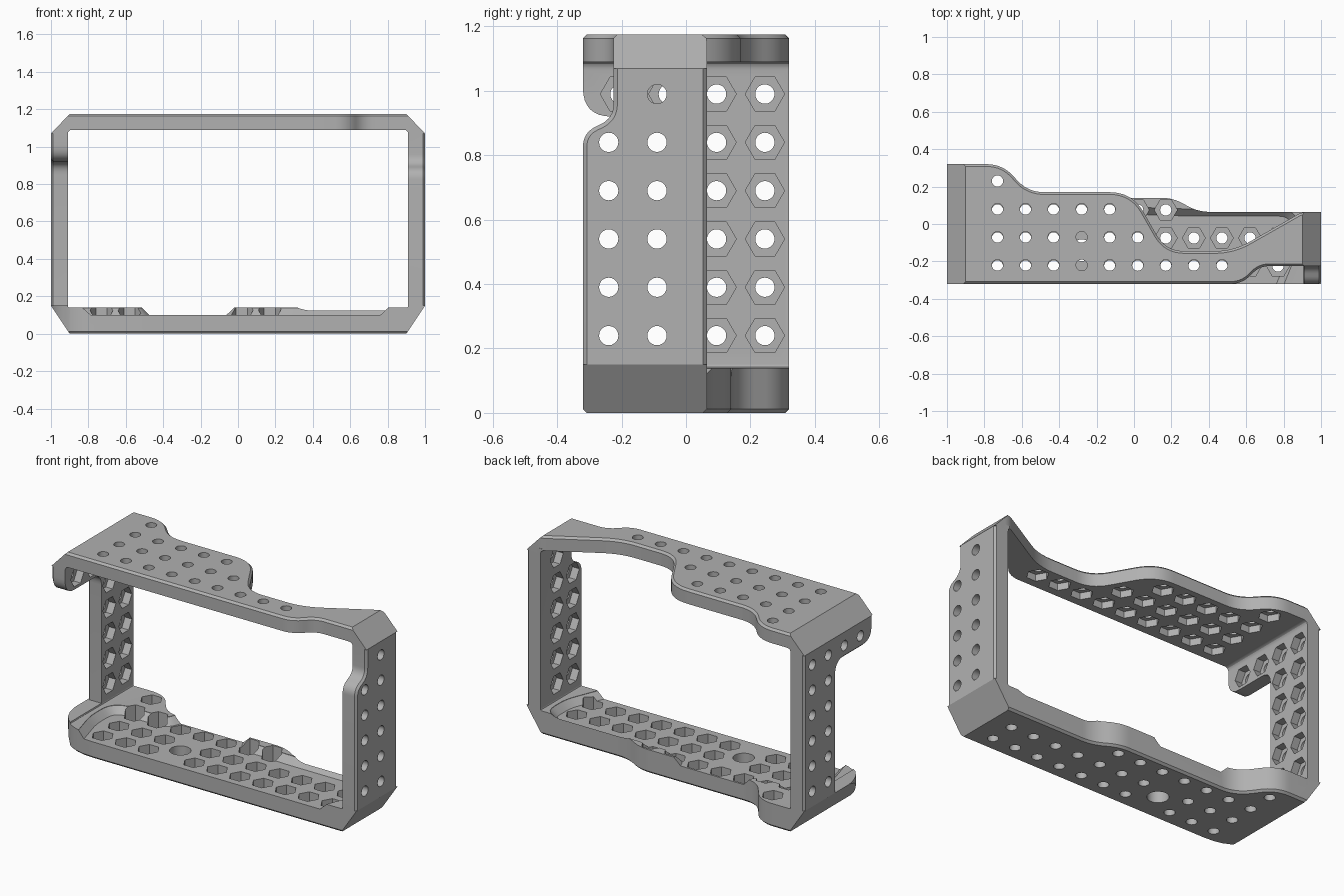
import bpy, bmesh, math
from mathutils import Vector

if "Cube" in bpy.data.objects:
    bpy.data.objects.remove(bpy.data.objects["Cube"])

grey = bpy.data.materials.new("anodised grey")
COLOUR = (0.44, 0.44, 0.44, 1)
grey.use_nodes = True
grey.diffuse_color = COLOUR
grey.node_tree.nodes["Principled BSDF"].inputs["Base Color"].default_value = COLOUR

# Maps outline coordinates (a, b) and depth d to space, per extrusion axis
PLACE = {"x": lambda a, b, d: (d, a, b),
         "y": lambda a, b, d: (a, d, b),
         "z": lambda a, b, d: (a, b, d)}


def rounded(points, steps=8):
    """Outline whose corners (a, b, trim) are softened over the trim length."""
    out = []
    for i, (a, b, trim) in enumerate(points):
        p = Vector((a, b))
        if not trim:
            out.append(p)
            continue
        before = Vector(points[i - 1][:2])
        after = Vector(points[(i + 1) % len(points)][:2])
        start = p + (before - p).normalized() * trim
        end = p + (after - p).normalized() * trim
        for k in range(steps + 1):
            t = k / steps
            out.append(start * (1 - t) ** 2 + p * 2 * t * (1 - t) + end * t * t)
    return out


def polygon(a, b, radius, sides):
    return [(a + radius * math.cos(math.tau * k / sides),
             b + radius * math.sin(math.tau * k / sides)) for k in range(sides)]


def prisms(name, outlines, axis, low, high, chamfer=0):
    """Extrude outlines along an axis; the rim at 'high' may be chamfered."""
    bm = bmesh.new()
    rims = []
    for outline in outlines:
        ends = [[bm.verts.new(PLACE[axis](a, b, d)) for a, b in outline] for d in (low, high)]
        bm.faces.new(ends[0])
        rims += bm.faces.new(ends[1]).edges
        for i in range(len(outline)):
            j = (i + 1) % len(outline)
            bm.faces.new((ends[0][i], ends[0][j], ends[1][j], ends[1][i]))
    bmesh.ops.recalc_face_normals(bm, faces=bm.faces)
    if chamfer:
        bmesh.ops.bevel(bm, geom=rims, offset=chamfer,
                        segments=1, affect="EDGES", profile=0.5)
    mesh = bpy.data.meshes.new(name)
    bm.to_mesh(mesh)
    bm.free()
    obj = bpy.data.objects.new(name, mesh)
    bpy.context.collection.objects.link(obj)
    return obj


helpers = []


def helper(*args):
    obj = prisms(*args)
    obj.hide_render = True
    helpers.append(obj)
    return obj


# Octagonal body envelope and the opening through it
envelope = helper("envelope_cutter", [[
    (-0.9, 0), (0.9, 0), (1, 0.15), (1, 1.07),
    (0.9, 1.175), (-0.9, 1.175), (-1, 1.07), (-1, 0.15)]], "y", -0.5, 0.5)
opening = helper("opening_cutter", [rounded([
    (-0.91, 0.14, 0.01), (0.91, 0.14, 0.01),
    (0.91, 1.09, 0.025), (-0.91, 1.09, 0.025)], 4)], "y", -0.6, 0.6)


def build(name, outline, axis, inner, outer, holes, seat, extra=()):
    """Plate cut to the envelope, drilled, with hexagonal nut pockets inside."""
    obj = prisms(name, [outline], axis, inner, outer, 0.014)
    drill = helper(name + "_drill", [polygon(a, b, 0.03, 20) for a, b in holes],
                   axis, inner * 2 - outer, outer * 2 - inner)
    nuts = helper(name + "_nuts", [polygon(a, b, 0.061, 6) for a, b in holes],
                  axis, seat, inner * 2 - outer)
    cuts = [("INTERSECT", envelope), ("DIFFERENCE", opening)]
    cuts += [("DIFFERENCE", c) for c in (*extra, drill, nuts)]
    for operation, cutter in cuts:
        mod = obj.modifiers.new("cut", "BOOLEAN")
        mod.operation, mod.object, mod.solver = operation, cutter, "EXACT"
    graph = bpy.context.evaluated_depsgraph_get()
    obj.data = bpy.data.meshes.new_from_object(obj.evaluated_get(graph))
    obj.modifiers.clear()
    obj.data.materials.clear()
    obj.data.materials.append(grey)
    bpy.ops.object.select_all(action="DESELECT")
    obj.select_set(True)
    bpy.context.view_layer.objects.active = obj
    bpy.ops.object.shade_smooth_by_angle(angle=math.radians(25))


PITCH = 0.15


def row(first, count, y, skip=()):
    return [(first + PITCH * i, y) for i in range(count) if i not in skip]


# Top plate with a wavy back edge
top_outline = rounded([
    (-1.05, -0.32, 0), (0.58, -0.32, 0.065), (0.67, -0.225, 0.055), (1.05, -0.225, 0),
    (1.05, 0.065, 0), (0.9, 0.065, 0.03), (0.53, -0.145, 0.1), (0.17, -0.145, 0.1),
    (-0.01, 0.17, 0.12), (-0.57, 0.17, 0.09), (-0.7, 0.32, 0.09), (-1.05, 0.32, 0)])
top_holes = (row(-0.73, 9, -0.22) + row(-0.73, 6, -0.07)
             + row(-0.73, 5, 0.08) + row(-0.73, 1, 0.23))
build("top_plate", top_outline, "z", 1.07, 1.177, top_holes, 1.13)

# Bottom plate with a shallow, slope-sided body recess and a mounting hole
bottom_outline = rounded([
    (-1.002, -0.32, 0.27), (1.05, -0.32, 0), (1.05, 0.065, 0), (0.34, 0.065, 0.065),
    (0.21, 0.14, 0.065), (-0.57, 0.14, 0.09), (-0.7, 0.32, 0.09), (-1.002, 0.32, 0)])
recess = helper("recess_cutter", [rounded([
    (-0.79, -0.45, 0), (0.75, -0.45, 0), (0.88, -0.13, 0.06), (0.88, 0.08, 0.11),
    (0.3, 0.08, 0.05), (0.0, 0.09, 0.04), (-0.13, 0.4, 0), (-0.43, 0.4, 0),
    (-0.53, 0.09, 0.04), (-0.88, 0.09, 0.12), (-0.88, -0.13, 0.06)])],
    "z", 0.3, 0.1, 0.038)
mount = helper("mount_cutter", [polygon(-0.28, -0.14, 0.058, 32)], "z", -0.1, 0.35)
bottom_holes = (row(-0.73, 11, -0.225, (3,)) + row(-0.73, 11, -0.075, (3,))
                + row(-0.73, 7, 0.075) + row(-0.73, 1, 0.23))
build("bottom_plate", bottom_outline, "z", 0.15, -0.002, bottom_holes, 0.045, (recess, mount))

# Left wall, stepped back at its upper front
heights = [0.24 + PITCH * i for i in range(6)]
left_outline = rounded([
    (-0.32, 0.1, 0), (0.065, 0.1, 0), (0.065, 1.1, 0), (-0.225, 1.1, 0),
    (-0.225, 0.915, 0.045), (-0.32, 0.87, 0.045)])
left_holes = [(-0.24, z) for z in heights[:5]] + [(-0.09, z) for z in heights]
build("left_wall", left_outline, "x", 0.9, 1.002, left_holes, 0.955)

# Right wall, with a rounded tab reaching forward under the top plate
right_outline = rounded([
    (0.02, 0.1, 0), (0.32, 0.1, 0), (0.32, 1.1, 0), (-0.32, 1.1, 0),
    (-0.32, 0.92, 0.09), (0.02, 0.92, 0.07)])
right_holes = [(y, z) for y in (0.095, 0.245) for z in heights]
right_holes += [(y, heights[-1]) for y in (-0.055, -0.205)]
build("right_wall", right_outline, "x", -0.9, -1.002, right_holes, -0.955)

for obj in helpers:
    bpy.data.objects.remove(obj)
